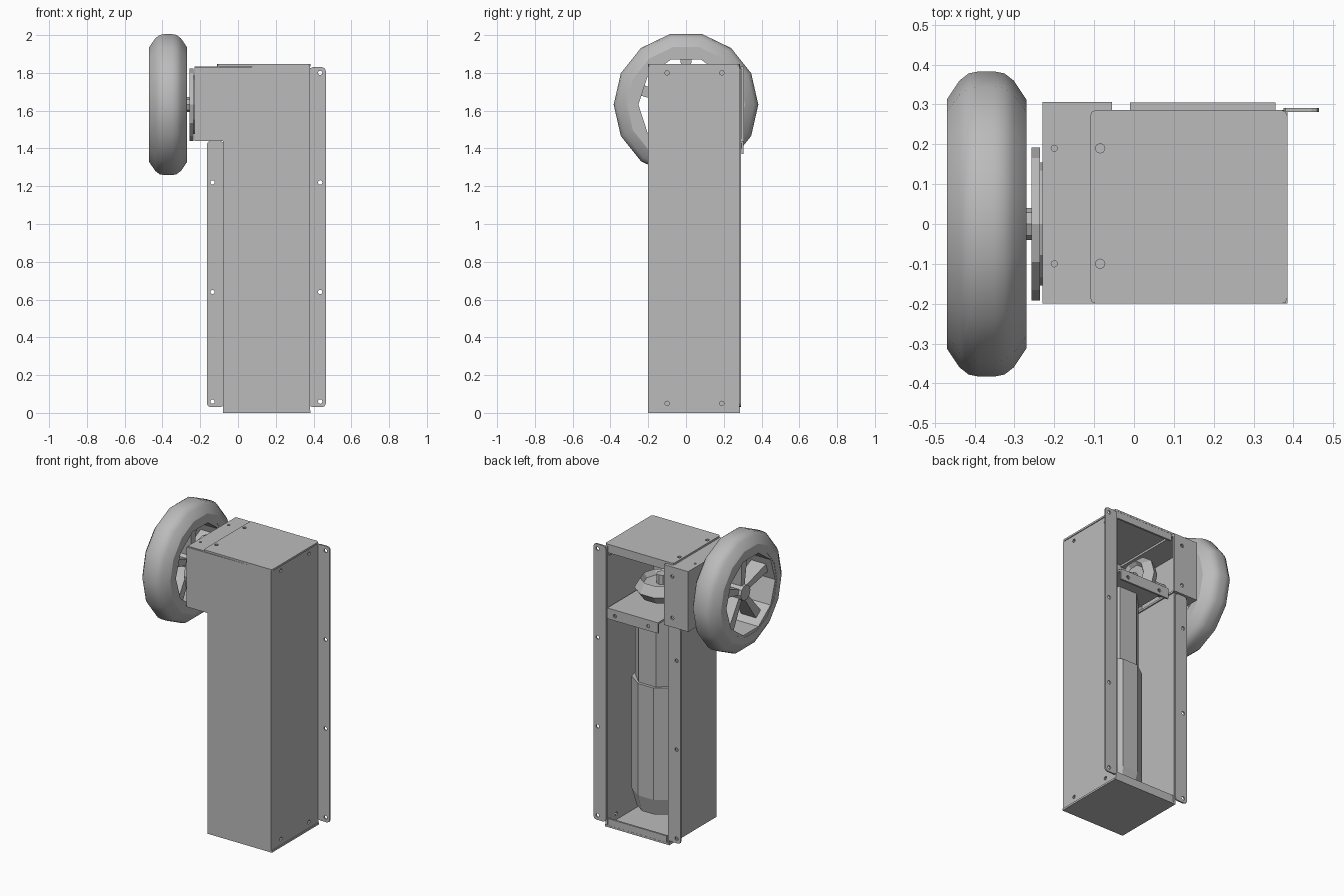
import bpy, bmesh, math
from mathutils import Vector, Matrix

old = bpy.data.objects.get("Cube")
if old:
    bpy.data.objects.remove(old, do_unlink=True)

grey = bpy.data.materials.new("plain grey")
grey.use_nodes = True
grey.diffuse_color = (0.5, 0.5, 0.5, 1)
grey.node_tree.nodes["Principled BSDF"].inputs["Base Color"].default_value = (0.5, 0.5, 0.5, 1)

T = 0.012                      # sheet thickness
WHEEL_Z = 1.632                # wheel axle height
WHEEL_X = -0.37
MOTOR_X = 0.172


def finish(name, bm):
    bmesh.ops.recalc_face_normals(bm, faces=bm.faces)
    me = bpy.data.meshes.new(name)
    bm.to_mesh(me)
    bm.free()
    me.materials.append(grey)
    ob = bpy.data.objects.new(name, me)
    bpy.context.collection.objects.link(ob)
    return ob


def plate(name, x, y, z, corner=0):
    """Box from ranges; corners of the broad face can be rounded."""
    size = Vector((x[1] - x[0], y[1] - y[0], z[1] - z[0]))
    mid = Vector((sum(x) / 2, sum(y) / 2, sum(z) / 2))
    bm = bmesh.new()
    bmesh.ops.create_cube(bm, size=1, matrix=Matrix.Translation(mid) @ Matrix.Diagonal(size).to_4x4())
    if corner:
        thin = min(range(3), key=lambda i: size[i])
        edges = [e for e in bm.edges if abs((e.verts[0].co - e.verts[1].co).normalized()[thin]) > 0.9]
        bmesh.ops.bevel(bm, geom=edges, offset=corner, segments=2, profile=0.5, affect='EDGES')
    return finish(name, bm)


def lathe(name, profile, sides, axis, centre, phase=0):
    """Turn a closed (radius, height) profile about x or z."""
    bm = bmesh.new()
    rings = []
    for i in range(sides):
        a = math.tau * i / sides + phase
        ring = []
        for r, h in profile:
            c, s = r * math.cos(a), r * math.sin(a)
            p = Vector((h, c, s)) if axis == "x" else Vector((c, s, h))
            ring.append(bm.verts.new(p + Vector(centre)))
        rings.append(ring)
    n = len(profile)
    for i in range(sides):
        a, b = rings[i], rings[(i + 1) % sides]
        for j in range(n):
            k = (j + 1) % n
            if profile[j][0] or profile[k][0]:
                bm.faces.new((a[j], a[k], b[k], b[j]))
    bmesh.ops.remove_doubles(bm, verts=bm.verts, dist=1e-5)
    return finish(name, bm)


def solid(name, r, h0, h1, sides, axis, centre, phase=0):
    return lathe(name, [(0, h0), (r, h0), (r, h1), (0, h1)], sides, axis, centre, phase)


def drill(ob, points, axis, r=0.012):
    """Cut small holes through a sheet."""
    turn = {"x": Matrix.Rotation(math.pi / 2, 4, 'Y'),
            "y": Matrix.Rotation(math.pi / 2, 4, 'X'), "z": Matrix()}[axis]
    bm = bmesh.new()
    for p in points:
        bmesh.ops.create_cone(bm, cap_ends=True, segments=8, radius1=r, radius2=r,
                              depth=0.06, matrix=Matrix.Translation(p) @ turn)
    cutter = finish(ob.name + "_cutter", bm)
    cutter.hide_render = True
    cutter.hide_viewport = True
    cutter.display_type = 'WIRE'
    mod = ob.modifiers.new("holes", 'BOOLEAN')
    mod.operation = 'DIFFERENCE'
    mod.solver = 'EXACT'
    mod.object = cutter


# Housing: L-shaped front sheet
bm = bmesh.new()
outline = [(-0.08, 0.006), (0.38, 0.006), (0.38, 1.835), (-0.23, 1.83), (-0.23, 1.44), (-0.08, 1.44)]
face = bm.faces.new([bm.verts.new((x, -0.2, z)) for x, z in outline])
ext = bmesh.ops.extrude_face_region(bm, geom=[face])
bmesh.ops.translate(bm, vec=(0, T, 0), verts=[v for v in ext["geom"] if isinstance(v, bmesh.types.BMVert)])
finish("front_sheet", bm)

# Housing: side walls and mounting flanges
left_wall = plate("left_wall", (0.38 - T, 0.38), (-0.2 + T, 0.285), (0.006, 1.835))
drill(left_wall, [(0.374, y, z) for y in (-0.1, 0.19) for z in (0.05, 1.8)], "x")
plate("right_wall", (-0.08, -0.08 + T), (-0.2 + T, 0.285), (0.006, 1.44))
left_flange = plate("left_flange", (0.375, 0.465), (0.281, 0.291), (0.03, 1.83), 0.02)
drill(left_flange, [(0.435, 0.286, z) for z in (0.06, 0.64, 1.22, 1.8)], "y")
right_flange = plate("right_flange", (-0.165, -0.075), (0.281, 0.291), (0.03, 1.44), 0.02)
drill(right_flange, [(-0.135, 0.286, z) for z in (0.06, 0.64, 1.22)], "y")

# Lid and base with turned-in lips
lid = plate("lid", (-0.11, 0.385), (-0.2, 0.286), (1.834, 1.846), 0.015)
drill(lid, [(-0.085, y, 1.84) for y in (-0.1, 0.19)], "z")
plate("lid_back_lip", (-0.05, 0.365), (0.273, 0.285), (1.79, 1.836))
plate("lid_side_lip", (0.356, 0.368), (-0.18, 0.273), (1.77, 1.836))
plate("base", (-0.08, 0.385), (-0.2, 0.286), (0, T))
plate("base_back_lip", (-0.06, 0.365), (0.273, 0.285), (T, 0.055))

# Wheel bracket
plate("bracket_side", (-0.23, -0.23 + T), (-0.19, 0.3), (1.44, 1.83))
bracket_top = plate("bracket_top", (-0.23, -0.055), (-0.19, 0.305), (1.82, 1.833))
drill(bracket_top, [(-0.2, y, 1.826) for y in (-0.1, 0.19)], "z", 0.008)
plate("bracket_bottom", (-0.23, -0.06), (-0.19, 0.3), (1.44, 1.452))
bracket_back = plate("bracket_back", (-0.23, -0.055), (0.293, 0.306), (1.44, 1.832))
drill(bracket_back, [(-0.115, 0.3, z) for z in (1.5, 1.77)], "y")

# Motor shelf with folded lip
plate("motor_shelf", (-0.01, 0.355), (-0.188, 0.3), (1.428, 1.44))
shelf_lip = plate("shelf_lip", (-0.01, 0.355), (0.293, 0.305), (1.37, 1.44))
drill(shelf_lip, [(x, 0.3, 1.4) for x in (0.06, 0.3)], "y")

# Motor: slim gearbox above a wider body
lathe("motor_body", [(0, 0.09), (0.15, 0.09), (0.18, 0.2), (0.18, 0.93), (0, 0.93)],
      10, "z", (MOTOR_X, 0, 0))
solid("motor_gearbox", 0.165, 0.93, 1.428, 8, "z", (MOTOR_X, 0, 0), math.pi / 8)

# Bevel gears and drive shafts
centre = (MOTOR_X, 0, 0)
lathe("motor_gear", [(0.03, 1.46), (0.13, 1.46), (0.165, 1.51), (0.13, 1.57), (0.11, 1.54), (0.03, 1.54)],
      10, "z", centre)
solid("motor_shaft", 0.035, 1.44, 1.6, 8, "z", centre)
axle = (0, 0, WHEEL_Z)
lathe("axle_gear", [(0.03, -0.07), (0.13, -0.07), (0.15, -0.03), (0.11, 0.02), (0.09, 0), (0.03, 0)],
      10, "x", axle)
solid("axle", 0.04, WHEEL_X, 0.03, 8, "x", axle)

# Flange bearing on the bracket
lathe("bearing_flange", [(0.1, -0.257), (0.192, -0.257), (0.192, -0.236), (0.1, -0.236)],
      12, "x", axle)
solid("bearing_core", 0.155, -0.246, -0.229, 12, "x", axle)

# Wheel: tyre, rim, hub and five spokes
hub = (WHEEL_X, 0, WHEEL_Z)
half = [(0.265, 0.1), (0.312, 0.1), (0.36, 0.068), (0.378, 0.045), (0.383, 0.02)]
tyre = lathe("tyre", half + [(r, -h) for r, h in reversed(half)], 14, "x", hub)
lathe("rim", [(0.252, 0.098), (0.282, 0.098), (0.282, -0.098), (0.252, -0.098)], 10, "x", hub)
solid("hub", 0.05, -0.06, 0.06, 10, "x", hub)
for i in range(5):
    bm = bmesh.new()
    bmesh.ops.create_cube(bm, size=1)
    for v in bm.verts:
        outer = v.co.z > 0
        v.co = Vector((v.co.x * (0.11 if outer else 0.08), v.co.y * (0.06 if outer else 0.035),
                       0.26 if outer else 0.03))
    bm.transform(Matrix.Translation(hub) @ Matrix.Rotation(math.tau * i / 5, 4, 'X'))
    finish(f"spoke_{i + 1}", bm)

# Soft shading on the tyre only
bpy.ops.object.select_all(action='DESELECT')
tyre.select_set(True)
bpy.context.view_layer.objects.active = tyre
bpy.ops.object.shade_smooth_by_angle(angle=math.radians(27))
